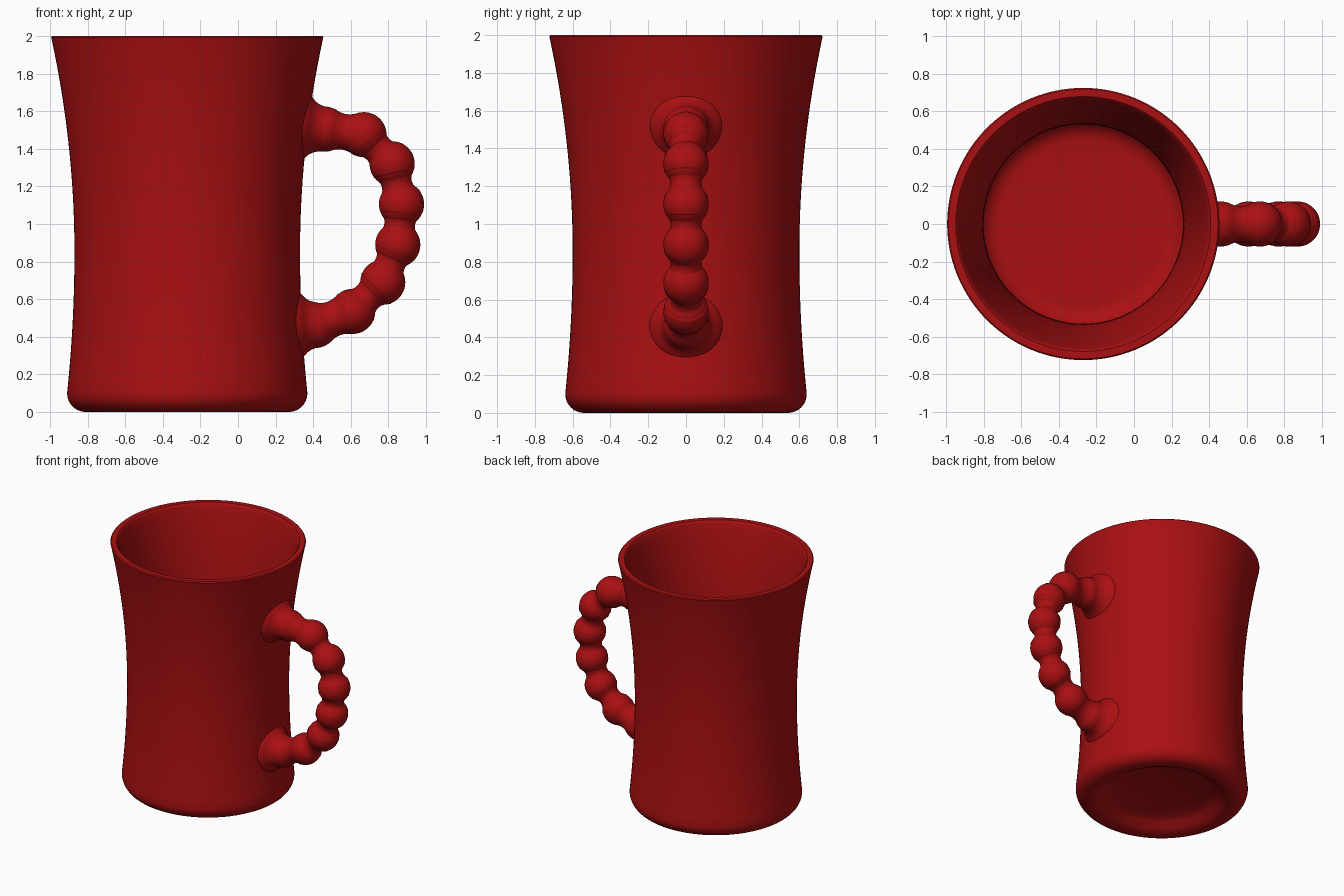
import bpy
import bmesh
from math import cos, sin, pi, radians
from mathutils import Vector

cube = bpy.data.objects.get("Cube")
if cube:
    bpy.data.objects.remove(cube, do_unlink=True)

red = bpy.data.materials.new("deep red")
red.use_nodes = True
red.diffuse_color = (0.40, 0.005, 0.006, 1)
red.node_tree.nodes["Principled BSDF"].inputs["Base Color"].default_value = red.diffuse_color

AXIS_X = -0.27


def lathe(name, profile, origin, axis=(0, 0, 1), steps=48):
    """Spin (radius, height) points about an axis through the origin."""
    bm = bmesh.new()
    chain = [bm.verts.new((r, 0, h)) for r, h in profile]
    edges = [bm.edges.new(pair) for pair in zip(chain, chain[1:])]
    bmesh.ops.spin(bm, geom=chain + edges, cent=(0, 0, 0), axis=(0, 0, 1),
                   angle=2 * pi, steps=steps)
    bmesh.ops.remove_doubles(bm, verts=bm.verts[:], dist=0.0005)
    bmesh.ops.recalc_face_normals(bm, faces=bm.faces[:])
    mesh = bpy.data.meshes.new(name)
    bm.to_mesh(mesh)
    bm.free()
    obj = bpy.data.objects.new(name, mesh)
    bpy.context.collection.objects.link(obj)
    obj.location = origin
    obj.rotation_mode = 'QUATERNION'
    obj.rotation_quaternion = Vector(axis).to_track_quat('Z', 'Y')
    mesh.materials.append(red)
    bpy.ops.object.select_all(action='DESELECT')
    obj.select_set(True)
    bpy.context.view_layer.objects.active = obj
    bpy.ops.object.shade_smooth_by_angle(angle=radians(35))
    return obj


def outer(z):
    return 0.6 + (0.0945 if z > 0.85 else 0.07) * (z - 0.85) ** 2


def arc(r, z, radius, start, end, n=8):
    angles = [radians(start + (end - start) * i / n) for i in range(n + 1)]
    return [(r + radius * cos(a), z + radius * sin(a)) for a in angles]


# Mug body: recessed foot, rounded base, waisted wall, rim, inner wall, floor
heights = [0.1 + 1.88 * i / 28 for i in range(29)]
body = [(0, 0.08), (0.37, 0.08), (0.42, 0.055), (0.46, 0.02), (0.5, 0.003)]
body += arc(outer(0.1) - 0.1, 0.1, 0.1, -90, 0)
body += [(outer(z), z) for z in heights[1:]]
body += [(0.724, 1.993), (0.717, 2.0), (0.678, 2.0), (0.67, 1.992)]
body += [(outer(z) - 0.07 + 0.015 * (z / 2) ** 4, z) for z in reversed(heights) if z > 0.28]
body += arc(0.44, 0.26, 0.11, 0, -90)
body += [(0, 0.15)]
lathe("mug_body", body, (AXIS_X, 0, 0), steps=128)

# Beads of the handle
beads = [Vector((x, 0, z)) for x, z in (
    (0.46, 1.505), (0.67, 1.475), (0.82, 1.32), (0.87, 1.105),
    (0.85, 0.89), (0.77, 0.69), (0.61, 0.535), (0.41, 0.46))]
ball = arc(0, 0, 0.12, -90, 90, 24)
for i, centre in enumerate(beads):
    lathe(f"handle_bead_{i + 1}", ball, centre)

# Concave necks joining neighbouring beads
for i, (a, b) in enumerate(zip(beads, beads[1:])):
    waist = 0.095 if i in (0, len(beads) - 2) else 0.081
    neck = [(waist + (0.114 - waist) * (t / 4) ** 2, 0.065 * t / 4) for t in range(-4, 5)]
    lathe(f"handle_neck_{i + 1}", neck, (a + b) / 2, b - a)

# Flared roots where the handle meets the wall
flare = [(0.195, -0.035), (0.178, -0.008), (0.16, 0.008), (0.143, 0.024),
         (0.13, 0.045), (0.122, 0.07), (0.115, 0.1)]
lathe("handle_root_upper", flare, (0.37, 0, 1.515), (1, 0, -0.12))
lathe("handle_root_lower", flare, (0.341, 0, 0.46), (1, 0, 0.04))
